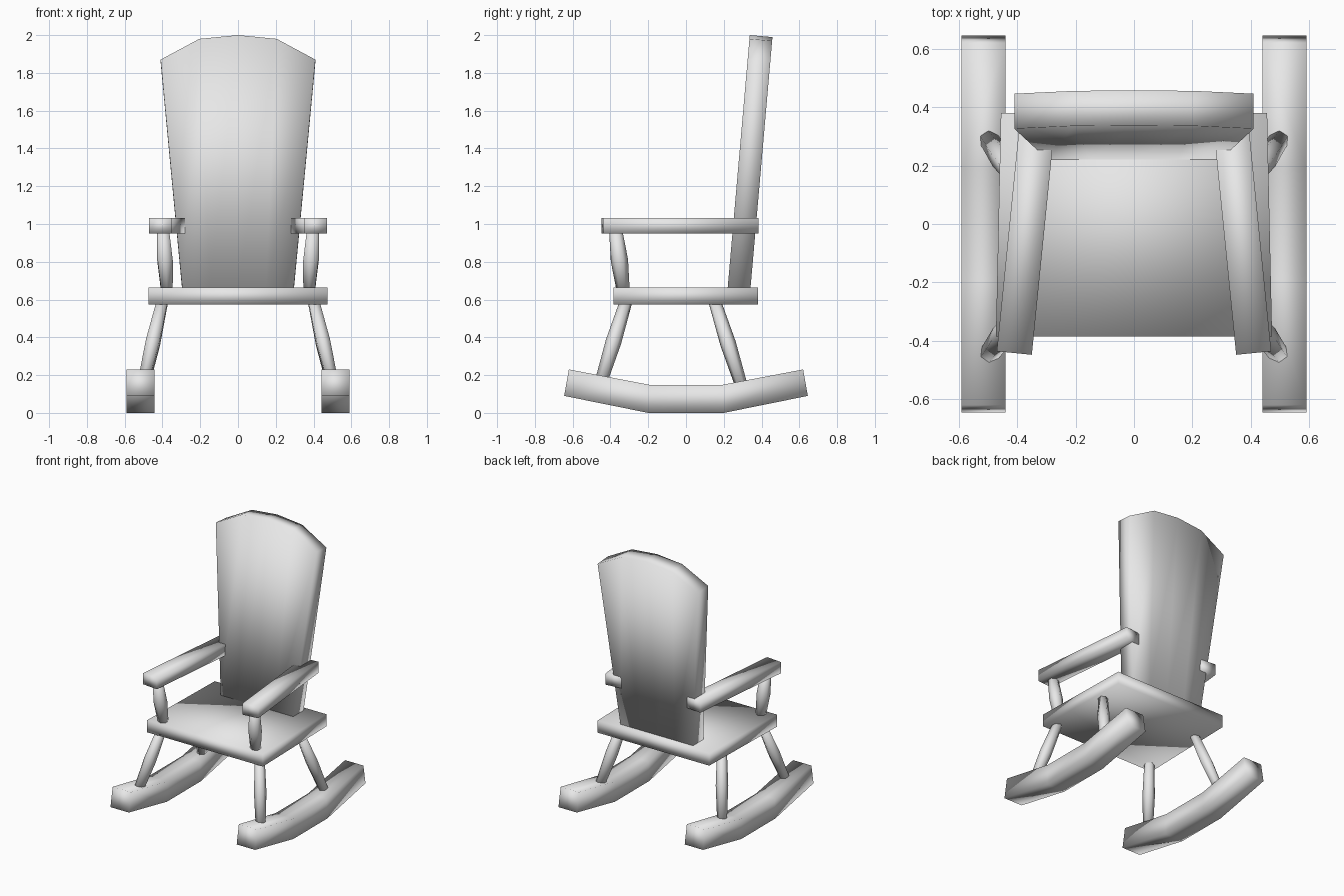
import bpy, bmesh, math
from mathutils import Vector

if "Cube" in bpy.data.objects:
    bpy.data.objects.remove(bpy.data.objects["Cube"])

grey = bpy.data.materials.new("pale_grey")
grey.use_nodes = True
grey.diffuse_color = (0.8, 0.8, 0.8, 1)
grey.node_tree.nodes["Principled BSDF"].inputs["Base Color"].default_value = (0.8, 0.8, 0.8, 1)


def loft(name, rings, mirror=False):
    """Skin a row of matching cross-sections, cap the ends, optionally mirror in x."""
    bm = bmesh.new()
    loops = [[bm.verts.new(p) for p in ring] for ring in rings]
    n = len(loops[0])
    for a, b in zip(loops, loops[1:]):
        for i in range(n):
            j = (i + 1) % n
            bm.faces.new((a[i], a[j], b[j], b[i]))
    bm.faces.new(loops[0])
    bm.faces.new(loops[-1])
    bmesh.ops.recalc_face_normals(bm, faces=bm.faces)
    mesh = bpy.data.meshes.new(name)
    bm.to_mesh(mesh)
    bm.free()
    mesh.materials.append(grey)
    mesh.shade_smooth()
    obj = bpy.data.objects.new(name, mesh)
    bpy.context.collection.objects.link(obj)
    if mirror:
        obj.modifiers.new("mirror", 'MIRROR').use_mirror_merge = False
    return obj


def slab(y, x0, x1, z0, z1, skew=0):
    """Rectangular section across y; skew shifts the x1 side along y."""
    return [(x0, y, z0), (x1, y + skew, z0), (x1, y + skew, z1), (x0, y, z1)]


def spindle(name, top, bottom, end_r, mid_r, sides=6):
    """Turned post, thicker in the middle, mirrored to both sides."""
    top, bottom = Vector(top), Vector(bottom)
    turn = (top - bottom).to_track_quat('Z', 'Y')
    rings = []
    for t, r in ((0, end_r), (0.5, mid_r), (1, end_r)):
        centre = bottom.lerp(top, t)
        rings.append([centre + turn @ Vector((r * math.cos(a), r * math.sin(a), 0))
                      for a in (math.tau * i / sides for i in range(sides))])
    return loft(name, rings, True)


# Seat, slightly wider at the front
loft("seat", [slab(-0.385, -0.473, 0.473, 0.575, 0.665),
              slab(0.38, -0.456, 0.456, 0.575, 0.665)])

# Leaning backrest with an arched top
lean, base = 0.0875, 0.655
rings = []
for low_x, top_x, top_z in ((-0.295, -0.41, 1.87), (-0.148, -0.205, 1.98), (0, 0, 2.0),
                            (0.148, 0.205, 1.98), (0.295, 0.41, 1.87)):
    low = Vector((low_x, 0.22, base))
    high = Vector((top_x, 0.22 + lean * (top_z - base), top_z))
    depth = Vector((0, 0.12, -0.12 * lean))
    rings.append([low, high, high + depth, low + depth])
loft("backrest", rings)

# Armrests converge towards the back
loft("armrests", [slab(-0.436, 0.47, 0.35, 0.95, 1.033, -0.012),
                  slab(0.385, 0.388, 0.268, 0.95, 1.033, -0.012)], True)

# Turned posts and splayed legs
spindle("arm_posts", (0.396, -0.372, 0.965), (0.377, -0.333, 0.65), 0.035, 0.046)
spindle("front_legs", (0.4, -0.317, 0.59), (0.5, -0.45, 0.165), 0.033, 0.042)
spindle("rear_legs", (0.4, 0.152, 0.59), (0.5, 0.293, 0.145), 0.033, 0.042)

# Rockers with upturned ends
rings = []
for top_y, top_z, low_y, low_z in ((-0.62, 0.23, -0.645, 0.09), (-0.19, 0.148, -0.2, 0),
                                   (0.19, 0.148, 0.2, 0), (0.62, 0.23, 0.645, 0.09)):
    rings.append([(0.441, low_y, low_z), (0.591, low_y, low_z),
                  (0.591, top_y, top_z), (0.441, top_y, top_z)])
loft("rockers", rings, True)
